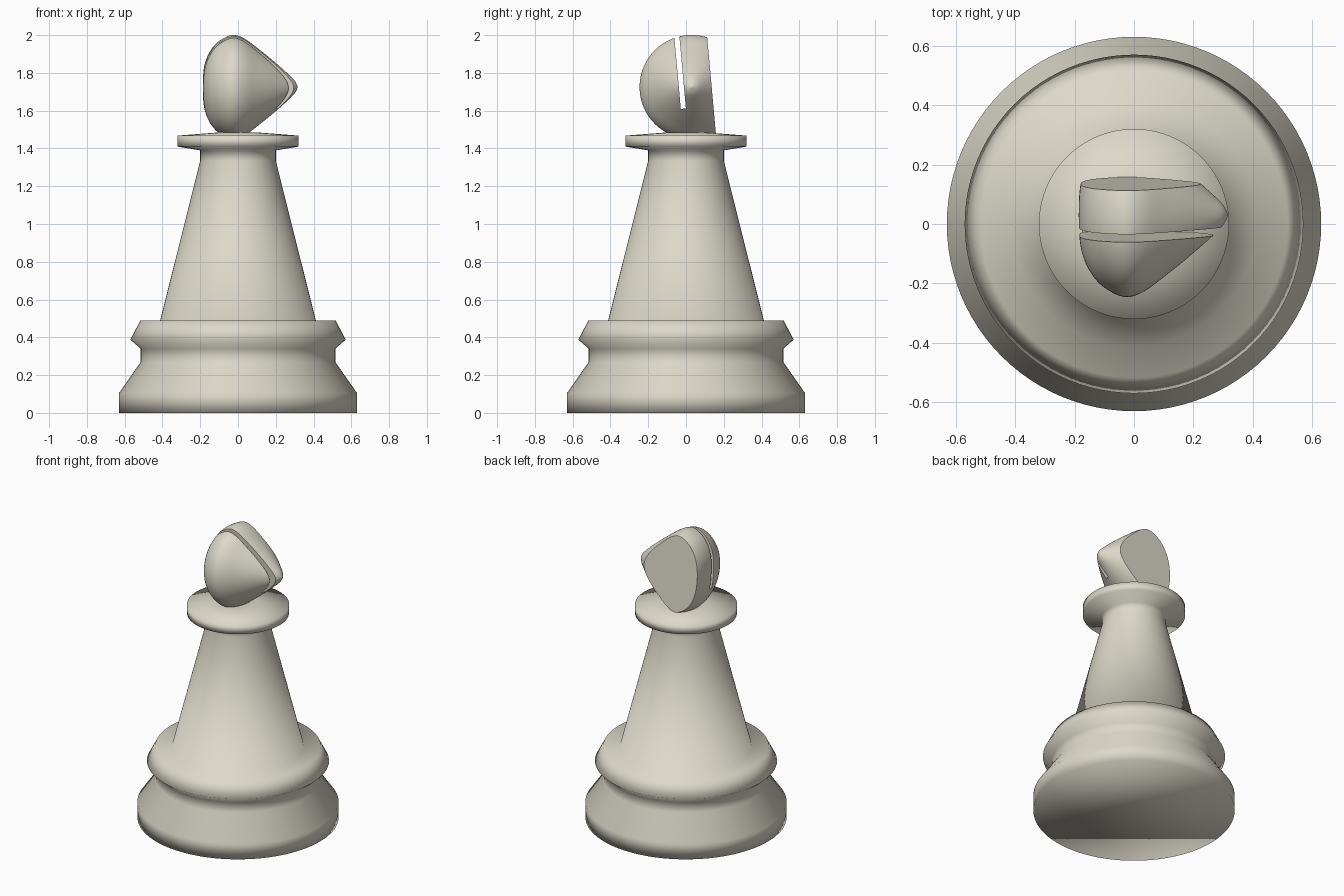
import bpy, bmesh, math
from mathutils import Matrix, Vector

if "Cube" in bpy.data.objects:
    bpy.data.objects.remove(bpy.data.objects["Cube"])

mat = bpy.data.materials.new("ivory")
mat.diffuse_color = (0.72, 0.69, 0.59, 1)
mat.use_nodes = True
mat.node_tree.nodes["Principled BSDF"].inputs["Base Color"].default_value = mat.diffuse_color


def add_object(name, bm):
    bmesh.ops.recalc_face_normals(bm, faces=bm.faces)
    me = bpy.data.meshes.new(name)
    bm.to_mesh(me)
    bm.free()
    me.materials.append(mat)
    ob = bpy.data.objects.new(name, me)
    bpy.context.collection.objects.link(ob)
    return ob


def lathe(name, profile, matrix=Matrix(), n=96):
    """Revolve (radius, height) points about z, cap both ends, then place."""
    bm = bmesh.new()
    rings = [[bm.verts.new((r * math.cos(math.tau * i / n), r * math.sin(math.tau * i / n), z))
              for i in range(n)] for r, z in profile]
    for a, b in zip(rings, rings[1:]):
        for i in range(n):
            j = (i + 1) % n
            bm.faces.new((a[i], a[j], b[j], b[i]))
    bm.faces.new(rings[0])
    bm.faces.new(rings[-1])
    bm.transform(matrix)
    for f in bm.faces:
        f.smooth = True
    return add_object(name, bm)


def spline(pts, steps=6):
    """Catmull-Rom curve through the points."""
    pts = [Vector(p) for p in pts]
    ext = [pts[0]] + pts + [pts[-1]]
    out = []
    for a, b, c, d in zip(ext, ext[1:], ext[2:], ext[3:]):
        for k in range(steps):
            t = k / steps
            out.append(0.5 * (2 * b + (c - a) * t + (2 * a - 5 * b + 4 * c - d) * t**2
                              + (3 * b - 3 * c + d - a) * t**3))
    return out + [pts[-1]]


# Base, stem and collar
lathe("body", [(0.63, 0), (0.63, 0.105), (0.515, 0.27), (0.515, 0.34), (0.57, 0.388),
               (0.517, 0.49), (0.412, 0.49), (0.2, 1.335), (0.2, 1.39), (0.32, 1.41),
               (0.32, 1.468), (0.1, 1.485)])

# Teardrop head, axis along +x
head_profile = [(0.004, -0.186), (0.07, -0.184), (0.13, -0.174), (0.19, -0.148), (0.24, -0.105),
                (0.275, -0.035), (0.259, 0.03), (0.197, 0.115), (0.132, 0.195), (0.067, 0.268),
                (0.034, 0.3), (0.004, 0.316)]
place = Matrix.Translation((0, 0.03, 1.725)) @ Matrix.Rotation(math.pi / 2, 4, 'Y')
head = lathe("head", spline(head_profile), place)

# Cutters: tilted slot and flat back
TILT = 0.09


def cut(name, loc, size):
    bm = bmesh.new()
    bmesh.ops.create_cube(bm, size=1, matrix=Matrix.Translation(loc) @ Matrix.Rotation(TILT, 4, 'X')
                          @ Matrix.Diagonal((*size, 1)))
    cutter = add_object(name, bm)
    cutter.hide_render = True
    mod = head.modifiers.new(name, 'BOOLEAN')
    mod.operation = 'DIFFERENCE'
    mod.solver = 'EXACT'
    mod.object = cutter
    bpy.context.view_layer.objects.active = head
    bpy.ops.object.modifier_apply(modifier=name)
    bpy.data.objects.remove(cutter)


cut("slot_cutter", (0, -0.041, 1.909), (2, 0.027, 0.6))
cut("back_cutter", (0, 0.136 + 0.2 * math.cos(TILT), 1.725 + 0.2 * math.sin(TILT)), (2, 0.4, 1.2))

bpy.ops.object.select_all(action='DESELECT')
head.select_set(True)
bpy.context.view_layer.objects.active = head
bpy.ops.object.shade_smooth_by_angle(angle=math.radians(35))
